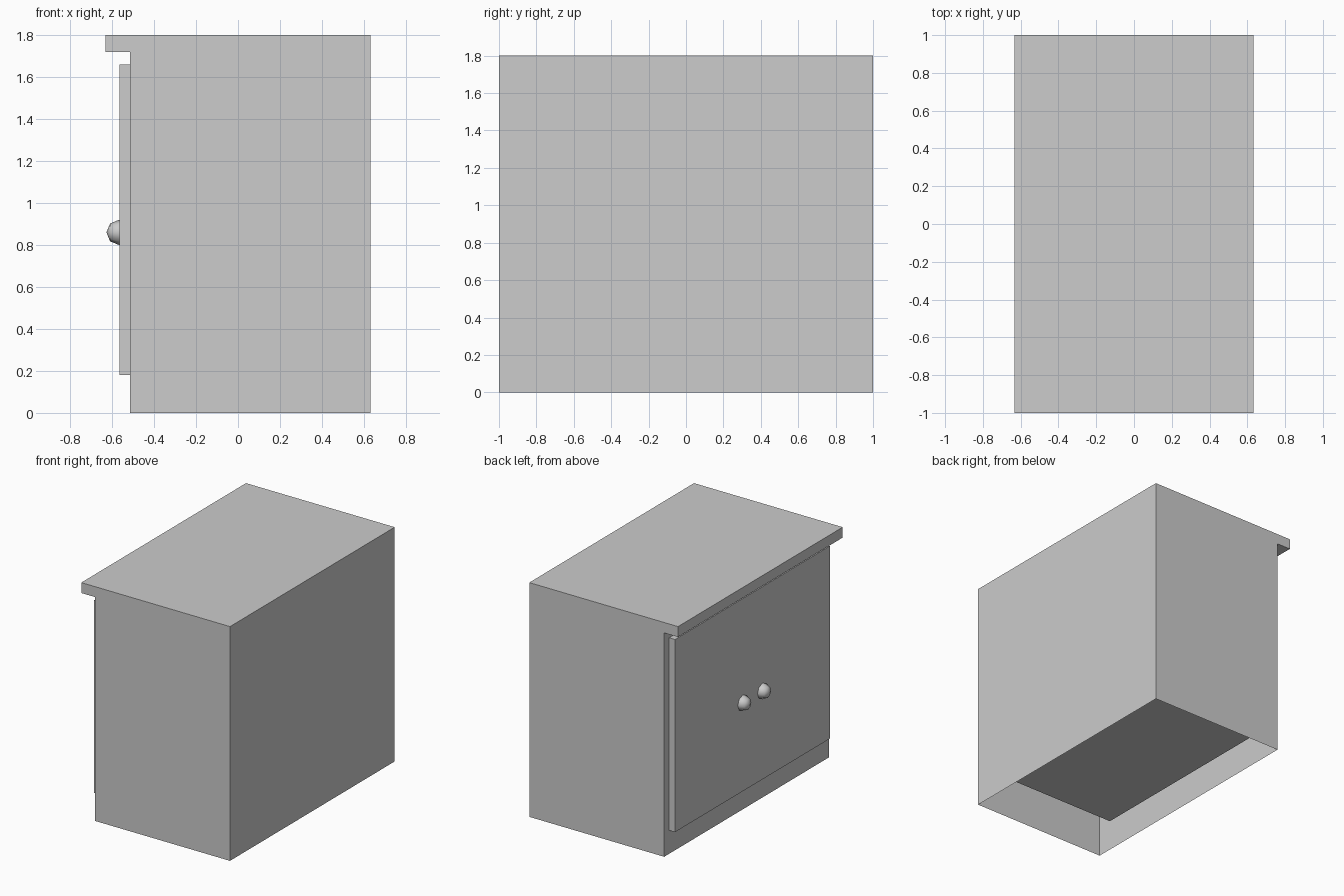
import bpy, bmesh, math
from mathutils import Matrix, Vector

cube = bpy.data.objects.get("Cube")
if cube:
    bpy.data.objects.remove(cube, do_unlink=True)

COLOUR = (0.604, 0.604, 0.604, 1)
grey = bpy.data.materials.new("light_grey")
grey.use_nodes = True
grey.diffuse_color = COLOUR
grey.node_tree.nodes["Principled BSDF"].inputs["Base Color"].default_value = COLOUR


def add_object(name, bm):
    mesh = bpy.data.meshes.new(name)
    bm.to_mesh(mesh)
    bm.free()
    mesh.materials.append(grey)
    bpy.context.collection.objects.link(bpy.data.objects.new(name, mesh))


def box(name, low, high):
    low, high = Vector(low), Vector(high)
    bm = bmesh.new()
    scale = Matrix.Diagonal((*(high - low), 1))
    bmesh.ops.create_cube(bm, size=1, matrix=Matrix.Translation((low + high) / 2) @ scale)
    add_object(name, bm)


# Cabinet shell: side profile with overhanging worktop, extruded along y, open underneath
profile = [(-0.515, 0), (0.632, 0), (0.632, 1.8), (-0.632, 1.8), (-0.632, 1.72), (-0.515, 1.72)]
bm = bmesh.new()
side = bm.faces.new([bm.verts.new((x, -1, z)) for x, z in profile])
extruded = bmesh.ops.extrude_face_region(bm, geom=[side], use_keep_orig=True)
moved = [v for v in extruded["geom"] if isinstance(v, bmesh.types.BMVert)]
bmesh.ops.translate(bm, verts=moved, vec=(0, 2, 0))
bmesh.ops.recalc_face_normals(bm, faces=bm.faces)
bottom = [f for f in bm.faces if all(v.co.z == 0 for v in f.verts)]
bmesh.ops.delete(bm, geom=bottom, context='FACES_ONLY')
add_object("cabinet_shell", bm)

# Raised floor board inside the shell
box("cabinet_floor", (-0.485, -0.85, 0.21), (0.602, 0.85, 0.22))

# Door panel
box("door_panel", (-0.565, -0.94, 0.18), (-0.515, 0.94, 1.66))

# Pair of low-poly round knobs
for name, y in (("left", 0.12), ("right", -0.12)):
    bm = bmesh.new()
    place = Matrix.Translation((-0.567, y, 0.86)) @ Matrix.Rotation(math.pi / 2, 4, 'Y')
    bmesh.ops.create_uvsphere(bm, u_segments=8, v_segments=4, radius=0.06, matrix=place)
    for face in bm.faces:
        face.smooth = True
    add_object("door_knob_" + name, bm)
